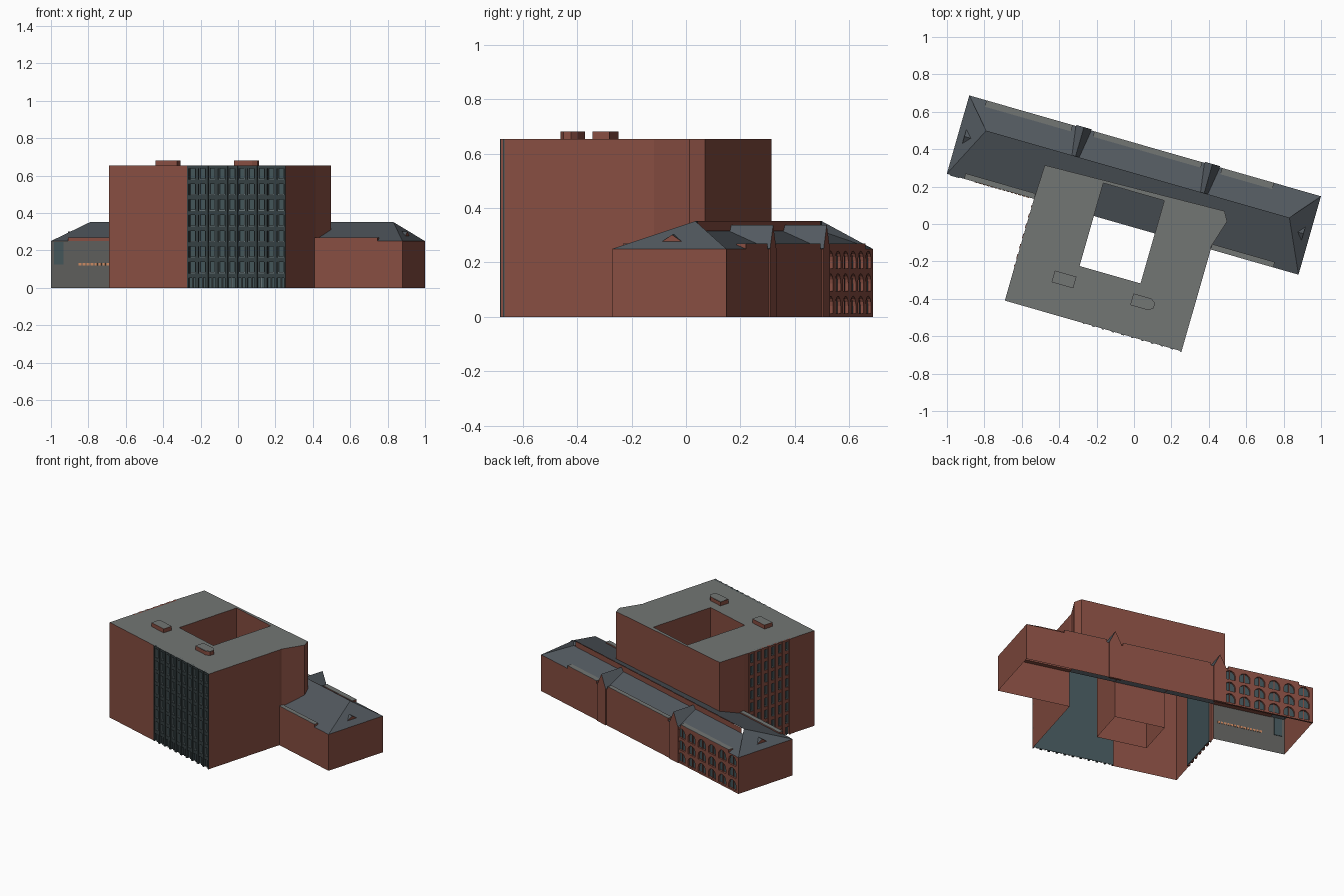
import bpy, bmesh, math
from mathutils import Vector

if "Cube" in bpy.data.objects:
    bpy.data.objects.remove(bpy.data.objects["Cube"])

# Everything is laid out square to the building, then turned 16 degrees
TURN = math.radians(-16)


def mat(name, r, g, b):
    m = bpy.data.materials.new(name)
    m.diffuse_color = (r, g, b, 1)
    m.use_nodes = True
    m.node_tree.nodes["Principled BSDF"].inputs["Base Color"].default_value = m.diffuse_color
    return m


BRICK = mat("brick", .24, .075, .053)
SLATE = mat("slate", .085, .1, .115)
FLAT = mat("flat_roof", .17, .18, .175)
RENDER = mat("grey_render", .11, .11, .105)
GLASS = mat("glass", .055, .09, .10)
FRAME = mat("dark_frame", .035, .05, .053)
PALE = mat("pale_frame", .13, .17, .18)
VENT = mat("vent", .6, .25, .12)


def finish(name, bm, material):
    me = bpy.data.meshes.new(name)
    bm.to_mesh(me)
    bm.free()
    me.materials.append(material)
    ob = bpy.data.objects.new(name, me)
    ob.rotation_euler.z = TURN
    bpy.context.collection.objects.link(ob)
    return ob


def faces(name, polys, material):
    bm = bmesh.new()
    for p in polys:
        bm.faces.new([bm.verts.new(c) for c in p])
    bmesh.ops.remove_doubles(bm, verts=bm.verts, dist=1e-5)
    return finish(name, bm, material)


def wall(name, path, z0, z1, material=BRICK):
    return faces(name, [[(*a, z0), (*b, z0), (*b, z1), (*a, z1)]
                        for a, b in zip(path, path[1:])], material)


def boxes(name, items, material):
    """Each item is (x0, x1, y0, y1, z0, z1)."""
    bm = bmesh.new()
    for x0, x1, y0, y1, z0, z1 in items:
        for v in bmesh.ops.create_cube(bm, size=1)["verts"]:
            v.co = Vector((x1 if v.co.x > 0 else x0, y1 if v.co.y > 0 else y0,
                           z1 if v.co.z > 0 else z0))
    return finish(name, bm, material)


def holed(name, loops, normal, material):
    """Flat sheet: first loop is the outline, the others are openings."""
    bm = bmesh.new()
    for loop in loops:
        vs = [bm.verts.new(c) for c in loop]
        for a, b in zip(vs, vs[1:] + vs[:1]):
            bm.edges.new((a, b))
    bmesh.ops.triangle_fill(bm, use_beauty=True, edges=bm.edges[:], normal=normal)
    return finish(name, bm, material)


# Main levels and lines
H, EAVE = .655, .25
F, B, L, R = -.018, .418, -1.036, .92          # long wing
TF, TL, TR = -.584, -.551, .432                # tower
CL, CR, CF, CB = -.218, .121, -.296, .165      # courtyard
GLZ = -.114                                    # left end of front glazing
WV0, WV1 = -.395, -.055                        # glazed stretch of left side

# Tower shell (open underneath)
back = [(TR, F), (.43, 0), (.475, .15), (.446, .2), (-.545, .171), (TL, F)]
wall("tower_right_wall", [(TR, TF), (TR, F)], 0, H)
wall("tower_back_wall", back, EAVE, H)
wall("tower_left_wall_rear", [(TL, F), (TL, WV1)], 0, H)
wall("tower_front_corner", [(TL, WV0), (TL, TF), (GLZ, TF)], 0, H)
outline = [(TL, TF), (TR, TF)] + back
court = [(CL, CF), (CR, CF), (CR, CB), (CL, CB)]
holed("tower_roof", [[(*p, H) for p in outline], [(*p, H) for p in court]], (0, 0, 1), FLAT)

# Courtyard walls
wall("courtyard_wall_front", [(CL, F), (CL, CF), (CR, CF), (CR, F)], 0, H)
wall("courtyard_wall_rear", [(CR, F), (CR, CB), (CL, CB), (CL, F)], EAVE, H)
wall("courtyard_wing_wall", [(CL, F), (CR, F)], 0, EAVE)


# Glazed facades: back sheet, piers, floor bands and window frames
def facade(name, a0, a1, cols, face, along_x, pier_mat, pier):
    def item(p0, p1, d0, d1, z0, z1):
        d0, d1 = face + d0, face + d1
        return (p0, p1, d0, d1, z0, z1) if along_x else (d0, d1, p0, p1, z0, z1)
    step, floor, base = (a1 - a0) / cols, (H - .07) / 7, .07
    piers, bands, frames = [], [], []
    for i in range(cols + 1):
        c = a0 + i * step
        piers.append(item(max(c - pier, a0), min(c + pier, a1), -.004, .012, 0, H))
    for j in range(8):
        z = base + j * floor
        bands.append(item(a0, a1, .001, .012, z - .016, min(z + .008, H)))
    for i in range(cols):
        c0, c1 = a0 + i * step + pier, a0 + (i + 1) * step - pier
        mid = (c0 + c1) / 2
        frames.append(item(mid - .003, mid + .003, .004, .012, 0, base - .016))
        for j in range(7):
            z0, z1 = base + j * floor + .008, base + (j + 1) * floor - .016
            frames.append(item(c0 + .003, c0 + .008, .002, .012, z0, z1))
            frames.append(item(c1 - .006, c1, .004, .012, z0, z1))
            frames.append(item(c0 + .003, c1, .004, .012, z0, z0 + .006))
    boxes(name + "_glass", [item(a0, a1, .012, .014, 0, H)], GLASS)
    boxes(name + "_piers", piers, pier_mat)
    boxes(name + "_bands", bands, pier_mat)
    boxes(name + "_window_frames", frames, PALE)


facade("front_glazing", GLZ, TR, 10, TF, True, FRAME, .007)
facade("side_glazing", WV0, WV1, 6, TL, False, BRICK, .012)

# Rooftop plant boxes, the right one with clipped corners
boxes("roof_unit_left", [(-.338, -.218, -.42, -.356, H, .682)], BRICK)
unit = [(.1, -.422), (.2, -.422), (.225, -.405), (.225, -.375), (.2, -.358), (.1, -.358)]
wall("roof_unit_right", unit + unit[:1], H, .682)
for n, ps in (("left", [(-.338, -.42), (-.218, -.42), (-.218, -.356), (-.338, -.356)]),
              ("right", unit)):
    faces("roof_unit_cap_" + n, [[(*p, .683) for p in ps]], FLAT)

# Long wing walls
G1, G2 = -.40, .315
wall("wing_right_walls", [(TR, F), (R, F), (R, B), (G1, B)], 0, EAVE)
wall("wing_left_end", [(L, B), (L, F)], 0, EAVE)
wall("wing_front_left_wall", [(L, F), (TL, F)], 0, EAVE, RENDER)

# Arched window wall at the back left
loops = [[(L, B - .006, 0), (G1, B - .006, 0), (G1, B - .006, EAVE), (L, B - .006, EAVE)]]
pitch = (G1 - L - .03) / 6
for i in range(6):
    cx = L + .01 + pitch * (i + .5)
    for z in (.012, .095, .178):
        r, spring = .036, z + .028
        arch = [(cx + r * math.cos(t * math.pi / 8), B - .006,
                 spring + r * math.sin(t * math.pi / 8)) for t in range(9)]
        loops.append([(cx - r, B - .006, z), (cx + r, B - .006, z)] + arch)
ob = holed("arched_window_wall", loops, (0, 1, 0), BRICK)
mod = ob.modifiers.new("thickness", 'SOLIDIFY')
mod.thickness, mod.offset = .012, 0
wall("arched_window_glass", [(L + .005, B - .012), (G1, B - .012)], .003, EAVE - .003, GLASS)
boxes("arched_window_mullions", [(c - .003, c + .003, B - .012, B - .006, .01, .243) for c in
      [L + .01 + pitch * (i + .5) for i in range(6)]], BRICK)

# Wing roof: long front slope, raised strip behind the ridge, lower back slope
RL, RR, RV, TOP, LOW = -.897, .789, .262, .352, .315
fl, fr, br, bl = (L, F, EAVE), (R, F, EAVE), (R, B, EAVE), (L, B, EAVE)
tl, tr, ll, lr = (RL, RV, TOP), (RR, RV, TOP), (RL, RV, LOW), (RR, RV, LOW)
faces("wing_roof", [[fl, fr, tr, tl], [lr, br, bl, ll],
                    [fr, br, tr], [br, lr, tr], [bl, fl, tl], [bl, tl, ll]], SLATE)
wall("ridge_strip", [(RL + .02, RV + .002), (RR - .02, RV + .002)], LOW, TOP)

# Low parapets with flat caps
spans = [(-.94, -.46, B - .035, B), (-.34, .26, B - .03, B), (.37, .66, B - .035, B),
         (-.94, TL, F, F + .03), (TR, .78, F, F + .03)]
boxes("parapets", [(a, b, c, d, EAVE - .002, .268) for a, b, c, d in spans], BRICK)
boxes("parapet_caps", [(a, b, c, d, .268, .27) for a, b, c, d in spans], FLAT)

# Gabled piers on the back wall
for i, c in enumerate((G1, G2)):
    w, v0, v1, pk = .042, RV, B + .006, .338
    boxes(f"gable_pier_{i}", [(c - w, c + w, B - .01, v1, 0, EAVE)], BRICK)
    faces(f"gable_front_{i}", [[(c - w, v1, EAVE), (c + w, v1, EAVE), (c, v1, pk)]], BRICK)
    faces(f"gable_roof_{i}", [[(c + s * w, v1, EAVE), (c, v1, pk), (c, v0, pk),
                               (c + s * w, v0, EAVE + .04)] for s in (-1, 1)], SLATE)

# Small dormers on the hipped ends
for n, e, s in (("left", L, 1), ("right", R, -1)):
    x0, x1, c = e + s * .035, e + s * .12, .2
    faces("dormer_" + n, [[(x0, c + k * .06, .262), (x0, c, .302), (x1, c, .302)]
                          for k in (-1, 1)], SLATE)
    faces("dormer_face_" + n, [[(x0, c - .06, .262), (x0, c + .06, .262), (x0, c, .302)]], BRICK)

# Tall window and vent strip on the grey wall
boxes("tall_window", [(-1.018, -.965, F - .004, F + .004, .125, .245)], GLASS)
boxes("vent_strip", [(-.88 + i * .022, -.865 + i * .022, F - .003, F + .003, .12, .134)
                     for i in range(14)], VENT)
